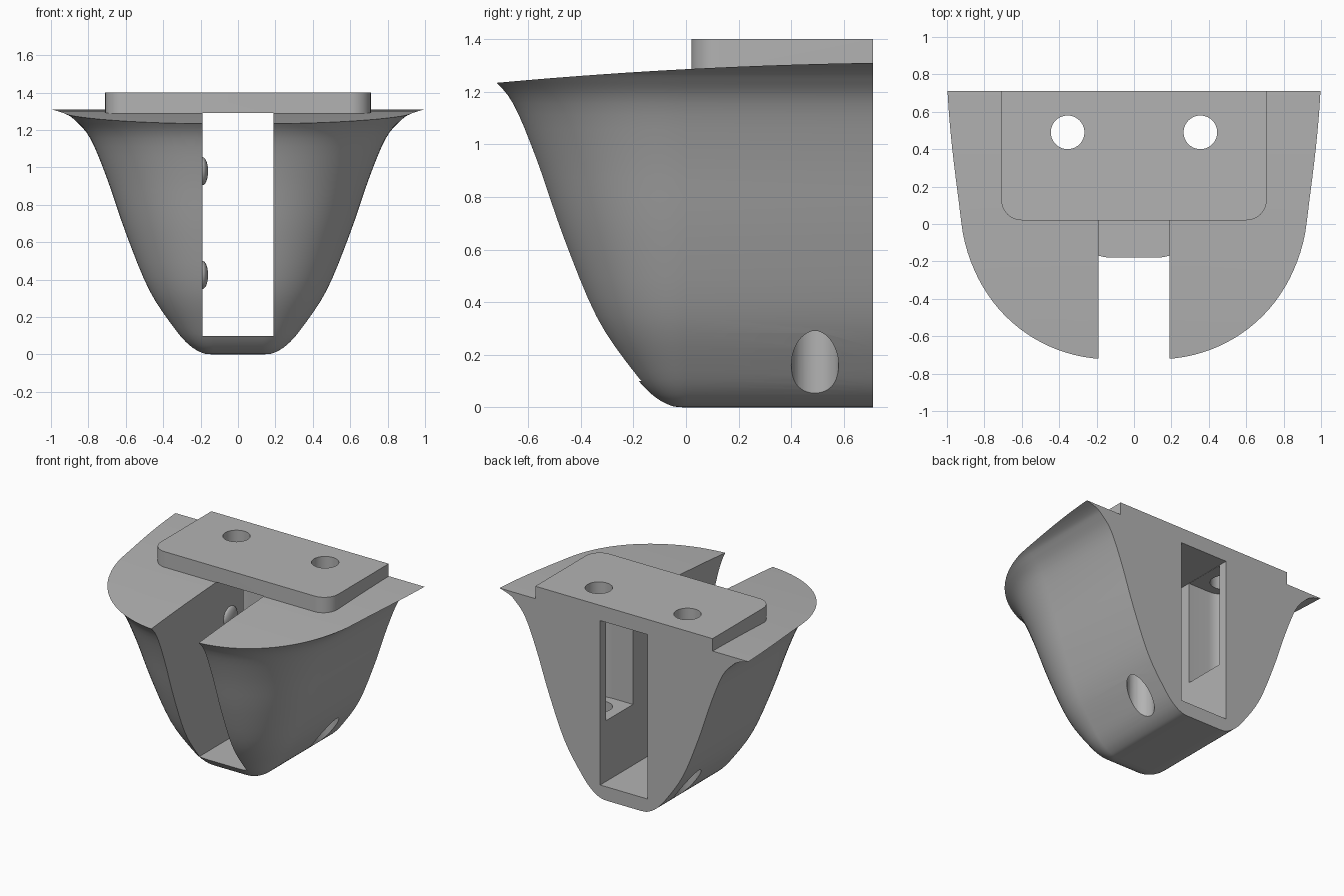
import bpy, bmesh, math
from mathutils import Vector

old = bpy.data.objects.get("Cube")
if old:
    bpy.data.objects.remove(old, do_unlink=True)

BACK, CORNER = 0.71, 0.13        # rear plane, offset of the corner axis
SLOT, HOLE_X, HOLE_Y = 0.19, 0.355, 0.49

grey = bpy.data.materials.new("plain grey")
grey.use_nodes = True
grey.diffuse_color = (0.45, 0.45, 0.45, 1)
grey.node_tree.nodes["Principled BSDF"].inputs["Base Color"].default_value = grey.diffuse_color


def finish(name, bm):
    bmesh.ops.recalc_face_normals(bm, faces=bm.faces)
    mesh = bpy.data.meshes.new(name)
    bm.to_mesh(mesh)
    bm.free()
    mesh.materials.append(grey)
    obj = bpy.data.objects.new(name, mesh)
    bpy.context.collection.objects.link(obj)
    return obj


def loft(name, rings):
    """Skin closed rings of points and cap both ends."""
    bm = bmesh.new()
    loops = [[bm.verts.new(p) for p in ring] for ring in rings]
    n = len(loops[0])
    for a, b in zip(loops, loops[1:]):
        for i in range(n):
            j = (i + 1) % n
            bm.faces.new((a[i], a[j], b[j], b[i]))
    bm.faces.new(loops[0])
    bm.faces.new(loops[-1])
    return finish(name, bm)


def prism(name, outline, z0, z1):
    return loft(name, [[(x, y, z) for x, y in outline] for z in (z0, z1)])


def arc(cx, cy, r, start, end, steps):
    angles = [math.radians(start + (end - start) * i / steps) for i in range(steps + 1)]
    return [(cx + r * math.cos(a), cy + r * math.sin(a)) for a in angles]


def smooth_path(points, steps):
    """Catmull-Rom interpolation through 2D points."""
    p = [Vector(q) for q in points]
    p = [2 * p[0] - p[1]] + p + [2 * p[-1] - p[-2]]
    path = []
    for a, b, c, d in zip(p, p[1:], p[2:], p[3:]):
        for k in range(steps):
            t = k / steps
            path.append(b + t * (c - a) / 2 + t * t * (a - 2.5 * b + 2 * c - d / 2)
                        + t ** 3 * (1.5 * (b - c) + (d - a) / 2))
    return path + [p[-2]]


# Flared hull: radius and height, swept around the two front corners
flare = [(0.005, 0), (0.06, 0.008), (0.13, 0.05), (0.21, 0.14), (0.345, 0.345),
         (0.47, 0.65), (0.57, 0.94), (0.66, 1.155), (0.74, 1.25), (0.79, 1.285),
         (0.867, 1.31), (0.95, 1.33)]
rings = []
for r, z in smooth_path(flare, 4):
    outline = [(-CORNER - r, BACK)] + arc(-CORNER, 0, r, 180, 270, 24)
    outline += arc(CORNER, 0, r, 270, 360, 24) + [(CORNER + r, BACK)]
    rings.append([(x, y, z) for x, y in outline])
hull = loft("hull", rings)

# Gently crowned deck, trimmed by a block with a curved underside
side = []
for i in range(25):
    t = -1.4 + 2.8 * i / 24
    side.append((BACK * t, 1.286 + 0.0375 * t - 0.0135 * t * t))
side += [(1, 2), (-1, 2)]
deck_trim = loft("deck_trim", [[(x, y, z) for y, z in side] for x in (-2, 2)])

# Mounting plate with rounded front corners
half, edge, fillet = 0.71, 0.02, 0.11
outline = [(-half, BACK)] + arc(fillet - half, edge + fillet, fillet, 180, 270, 10)
outline += arc(half - fillet, edge + fillet, fillet, 270, 360, 10) + [(half, BACK)]
plate = prism("mounting_plate", outline, 1.27, 1.4)

# Slot, screw holes and round-ended nut pockets
slot = prism("slot_cutter", [(-SLOT, -1), (SLOT, -1), (SLOT, 1), (-SLOT, 1)], 0.1, 1.29)
cutters = [slot]
for s, name in ((1, "left"), (-1, "right")):
    circle = arc(s * HOLE_X, HOLE_Y, 0.09, 0, 360, 40)[:-1]
    cutters.append(prism(name + "_hole_cutter", circle, -0.1, 1.6))
    r = 0.155
    end = [(s * x, y) for x, y in arc(HOLE_X, HOLE_Y, r, -90, 90, 20)]
    pocket = [(s * 0.1, HOLE_Y - r)] + end + [(s * 0.1, HOLE_Y + r)]
    cutters.append(prism(name + "_pocket_cutter", pocket, 0.54, 1.288))

steps = [(deck_trim, 'DIFFERENCE'), (plate, 'UNION')] + [(c, 'DIFFERENCE') for c in cutters]
for tool, operation in steps:
    mod = hull.modifiers.new(tool.name, 'BOOLEAN')
    mod.object, mod.operation, mod.solver = tool, operation, 'EXACT'
    tool.hide_render = True
bpy.context.view_layer.update()
hull.data = bpy.data.meshes.new_from_object(
    hull.evaluated_get(bpy.context.evaluated_depsgraph_get()))
hull.modifiers.clear()
for tool, operation in steps:
    bpy.data.objects.remove(tool, do_unlink=True)

# Two shallow bumps on one slot wall
bumps = []
for name, z in (("upper_bump", 0.98), ("lower_bump", 0.425)):
    bm = bmesh.new()
    bmesh.ops.create_uvsphere(bm, u_segments=24, v_segments=16, radius=0.075)
    bmesh.ops.scale(bm, vec=(0.4, 1, 1), verts=bm.verts)
    bmesh.ops.translate(bm, vec=(-SLOT, 0.18, z), verts=bm.verts)
    bumps.append(finish(name, bm))

bpy.ops.object.select_all(action='DESELECT')
for obj in [hull] + bumps:
    obj.select_set(True)
bpy.context.view_layer.objects.active = hull
bpy.ops.object.shade_smooth_by_angle(angle=math.radians(30))
